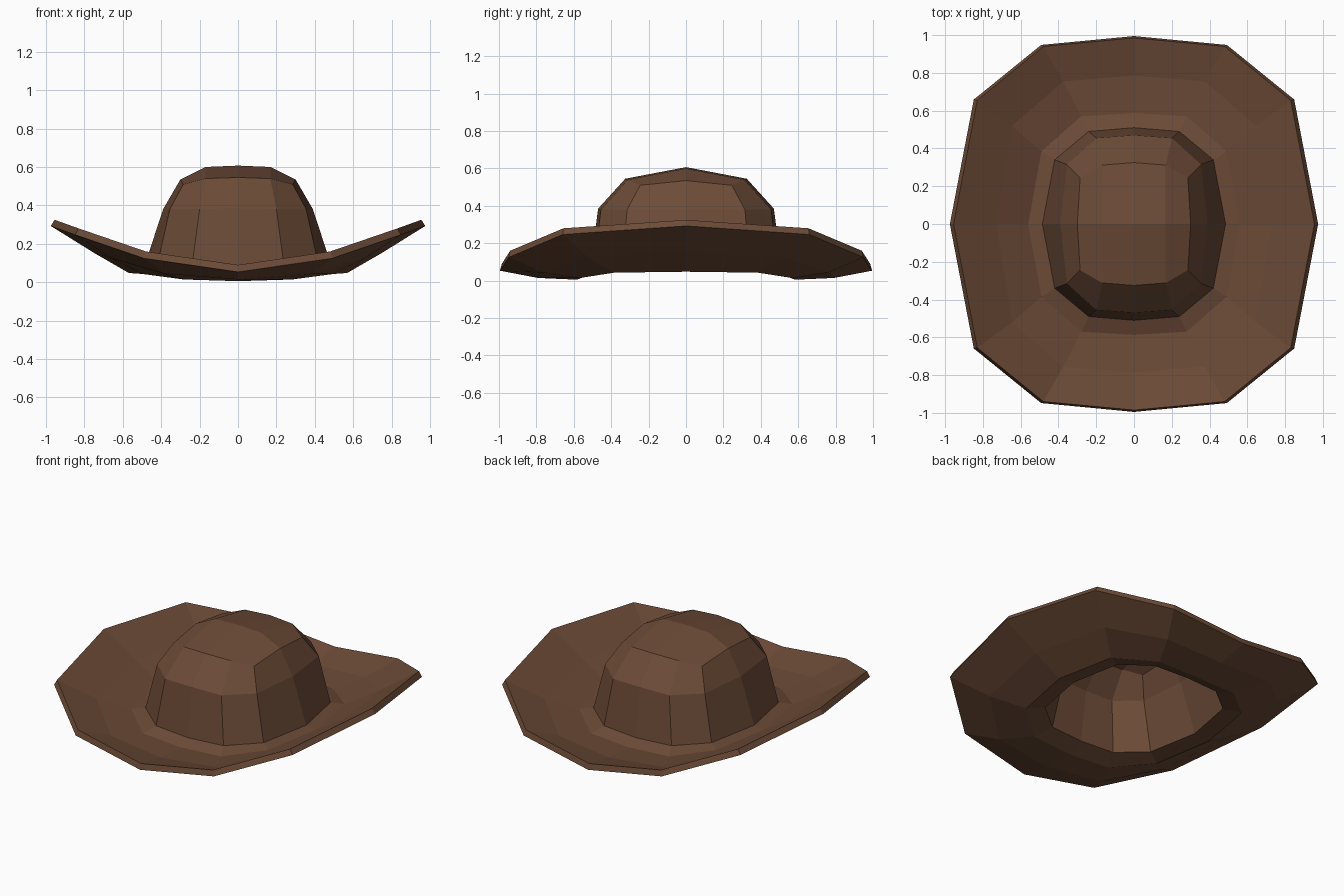
import bpy, bmesh

if "Cube" in bpy.data.objects:
    bpy.data.objects.remove(bpy.data.objects["Cube"])

# One quarter of each ring, from the side (+x) round to the back (+y), on the upper surface
rings = [
    [(.955, 0, .325), (.83, .655, .28), (.48, .94, .16), (0, .985, .09)],    # brim edge
    [(.73, 0, .185), (.645, .52, .16), (.375, .755, .08), (0, .785, .052)],  # mid brim
    [(.56, 0, .085), (.49, .385, .08), (.28, .57, .052), (0, .587, .043)],   # inner brim
    [(.485, 0, .09), (.42, .34, .09), (.24, .49, .08), (0, .51, .075)],      # crown foot
    [(.39, 0, .38), (.355, .315, .38), (.20, .455, .38), (0, .47, .385)],    # crown shoulder
    [(.30, 0, .535), (.285, .245, .51), (.168, .312, .54), (0, .325, .545)], # crown top edge
]


def full_ring(q):
    """Mirror a quarter ring into a closed loop of twelve points."""
    half = q + [(-x, y, z) for x, y, z in q[-2::-1]]
    return half + [(x, -y, z) for x, y, z in half[-2:0:-1]]


bm = bmesh.new()
loops = [[bm.verts.new(p) for p in full_ring(q)] for q in rings]

# Brim and crown walls
for a, b in zip(loops, loops[1:]):
    for i in range(12):
        j = (i + 1) % 12
        bm.faces.new((a[i], a[j], b[j], b[i]))

# Ridged crown cap
t = loops[-1]
right, mid, left = [bm.verts.new(p) for p in ((.168, 0, .6), (0, 0, .607), (-.168, 0, .6))]
for ids, extra in (((0, 1, 2), (right,)), ((2, 3), (mid, right)), ((3, 4), (left, mid)),
                   ((4, 5, 6), (left,)), ((6, 7, 8), (left,)), ((8, 9), (mid, left)),
                   ((9, 10), (right, mid)), ((10, 11, 0), (right,))):
    bm.faces.new([t[i] for i in ids] + list(extra))

mesh = bpy.data.meshes.new("hat")
bm.to_mesh(mesh)
bm.free()
hat = bpy.data.objects.new("hat", mesh)
bpy.context.collection.objects.link(hat)

# Leather thickness, grown inward and downward
thick = hat.modifiers.new("thickness", "SOLIDIFY")
thick.thickness = .038
thick.offset = -1

brown = bpy.data.materials.new("brown leather")
brown.diffuse_color = (.15, .07, .038, 1)
brown.use_nodes = True
brown.node_tree.nodes["Principled BSDF"].inputs["Base Color"].default_value = brown.diffuse_color
mesh.materials.append(brown)
